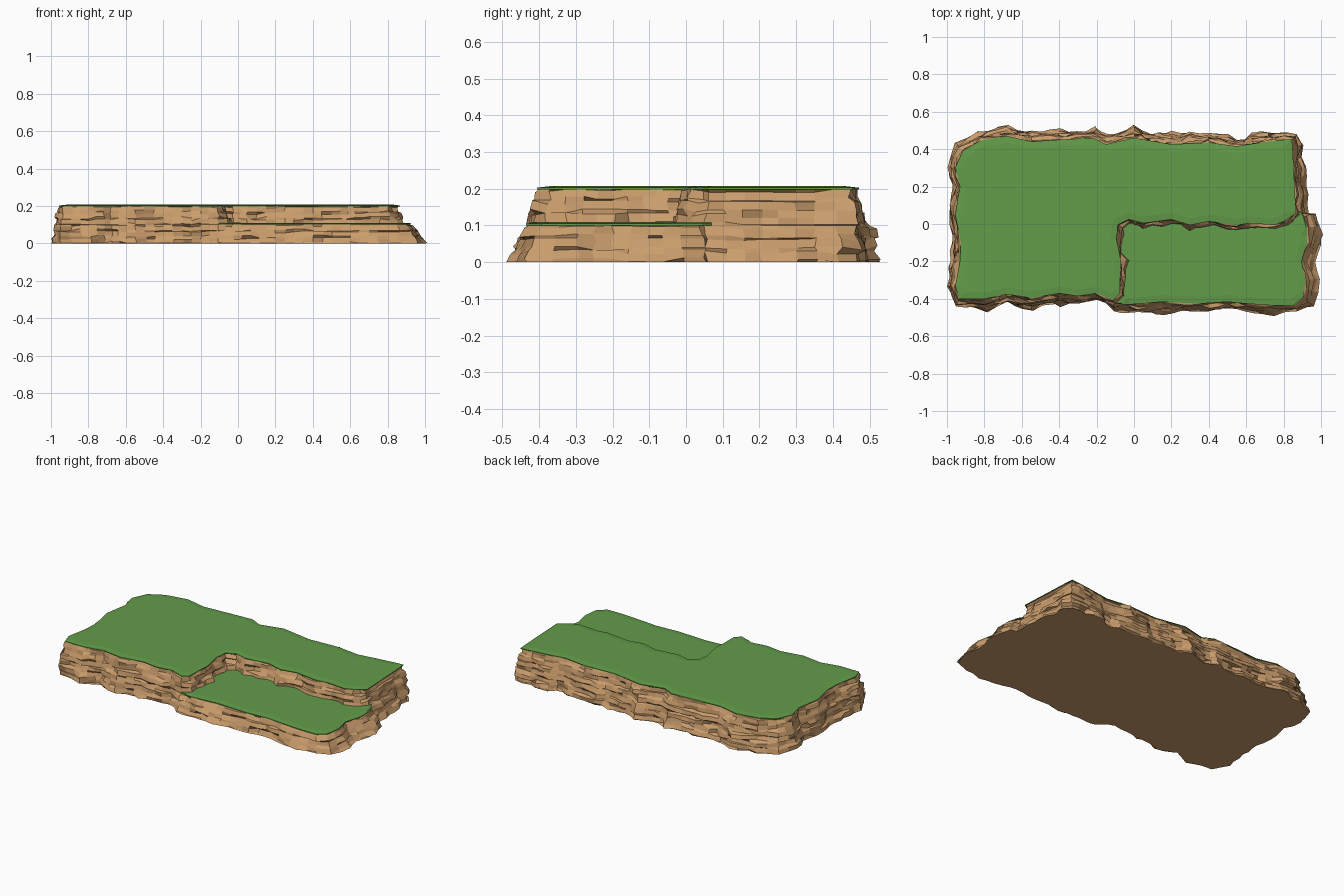
import bpy, bmesh, random
from mathutils import Vector

if "Cube" in bpy.data.objects:
    bpy.data.objects.remove(bpy.data.objects["Cube"])

random.seed(7)

# Outline of the upper terrace shared with the base (right, back, left, front)
EDGE = [(.86, .06), (.85, .25), (.84, .45), (.68, .43), (.55, .41), (.4, .43), (.2, .42), (0, .455),
        (-.15, .42), (-.22, .455), (-.4, .445), (-.55, .435), (-.68, .465), (-.82, .44), (-.91, .39),
        (-.95, .3), (-.925, .2), (-.95, .05), (-.92, -.1), (-.925, -.2), (-.95, -.33), (-.93, -.395),
        (-.8, -.395), (-.68, -.37), (-.55, -.39), (-.4, -.365), (-.3, -.38), (-.2, -.365), (-.11, -.40)]
# Inner step wall of the upper terrace
STEP = [(-.11, -.40), (-.08, -.37), (-.08, -.28), (-.075, -.2), (-.1, -.08), (-.09, 0), (-.03, .03),
        (.05, .01), (.2, .03), (.3, 0), (.4, .02), (.55, 0), (.62, .01), (.75, 0), (.8, .02), (.86, .06)]
# Outer edge of the lower terrace
LOW = [(-.03, -.425), (.15, -.41), (.35, -.42), (.5, -.41), (.6, -.42), (.75, -.43), (.85, -.43),
       (.9, -.39), (.91, -.3), (.89, -.2), (.92, -.1), (.92, -.02), (.905, .04)]


def material(name, rgb):
    m = bpy.data.materials.new(name)
    m.diffuse_color = (*rgb, 1)
    m.use_nodes = True
    m.node_tree.nodes["Principled BSDF"].inputs["Base Color"].default_value = m.diffuse_color
    return m


ROCK = material("tan rock", (.59, .335, .15))
GRASS = material("grass green", (.125, .335, .068))


def resample(keys, step=.045):
    """Even-ish points along a polyline, last point left out."""
    out = []
    for a, b in zip(keys, keys[1:]):
        a, b = Vector(a), Vector(b)
        n = max(1, round((b - a).length / step))
        out += [a.lerp(b, i / n) for i in range(n)]
    return out


def normals(ring):
    n = len(ring)
    res = []
    for i in range(n):
        t = ring[(i + 2) % n] - ring[i - 2]
        res.append(Vector((t.y, -t.x)).normalized())
    return res


def offset(ring, amounts):
    return [p + d * a for p, d, a in zip(ring, normals(ring), amounts)]


def blocks(n, amp):
    """Stepped random depths, constant over short runs, like stacked stones."""
    out = []
    while len(out) < n:
        out += [random.uniform(-amp, amp)] * random.choice((1, 2, 2, 3))
    return out[:n]


def j(a):
    return random.uniform(-a, a)


def rings_to_mesh(bm, rings, cap_top=False, cap_bottom=False):
    vs = [[bm.verts.new(p) for p in r] for r in rings]
    n = len(vs[0])
    for a, b in zip(vs, vs[1:]):
        for i in range(n):
            k = (i + 1) % n
            bm.faces.new((a[i], a[k], b[k], b[i]))
    if cap_top:
        bm.faces.new(vs[-1])
    if cap_bottom:
        bm.faces.new(vs[0][::-1])


def rock_wall(low, high, z0, z1, bands=3):
    """Rings from the low outline to the high outline with blocky courses between."""
    n, h = len(low), (z1 - z0) / bands
    rings = [[(p.x, p.y, z0) for p in low]]
    nrm = normals(high)
    for b in range(bands):
        depth = blocks(n, .014)
        lift = blocks(n, .008)
        for z in (z0 + h * b + .005, z0 + h * (b + 1) - .005):
            t = (z - z0) / (z1 - z0)
            ring = []
            for i in range(n):
                p = low[i].lerp(high[i], t) + nrm[i] * (depth[i] + j(.004))
                zz = min(max(z + lift[i], z0 + .002), z1 - .002)
                ring.append((p.x + j(.006), p.y + j(.006), zz))
            rings.append(ring)
    rings.append([(p.x, p.y, z1) for p in high])
    return rings


def finish(name, bm, mat):
    bmesh.ops.remove_doubles(bm, verts=bm.verts, dist=.0005)
    bmesh.ops.triangulate(bm, faces=[f for f in bm.faces if len(f.verts) > 4])
    me = bpy.data.meshes.new(name)
    bm.to_mesh(me)
    bm.free()
    me.materials.append(mat)
    ob = bpy.data.objects.new(name, me)
    bpy.context.collection.objects.link(ob)
    return ob


# Outlines at the three levels
edge, step = resample(EDGE), resample(STEP)
na, top = len(edge), None
top = edge + step
mid = offset(top, [.03 + j(.008) for _ in top])
low_mid = mid[:na + 1] + resample([tuple(mid[na])] + LOW + [tuple(mid[0])])[1:]
spread = [(.02 if i < na else .05) + (.025 if p.x > .87 else 0) + d
          for i, (p, d) in enumerate(zip(low_mid, blocks(len(low_mid), .012)))]
base = offset(low_mid, spread)
sx = 2 / (max(p.x for p in base) - min(p.x for p in base))
cx = (max(p.x for p in base) + min(p.x for p in base)) / 2
base = [Vector(((p.x - cx) * sx, p.y)) for p in base]

# Rocky base, closed below, and rocky upper tier
bm = bmesh.new()
rings_to_mesh(bm, rock_wall(base, low_mid, 0, .1), cap_bottom=True)
rings_to_mesh(bm, rock_wall(mid, top, .1, .2))
finish("rock_cliff", bm, ROCK)


def grass(name, ring, z, outer, inner):
    bm = bmesh.new()
    rows = [(outer, z - .002), (outer, z + .003), (inner, z + .007)]
    rings_to_mesh(bm, [[(p.x, p.y, h) for p in offset(ring, o)] for o, h in rows], cap_top=True)
    finish(name, bm, GRASS)


# Grass on the upper terrace, with a gently sloping rim
grass("upper_grass", top, .2, [.006] * len(top), [-.03] * len(top))

# Grass on the lower terrace, tucked under the step wall
front = low_mid[na:]
back = [mid[0]] + mid[:na:-1]
nf, nb = len(front), len(back)
grass("lower_grass", front + back, .102, [.006] * nf + [.02] * nb,
      [0, 0] + [-.03] * (nf - 4) + [0, 0] + [.02] * nb)
